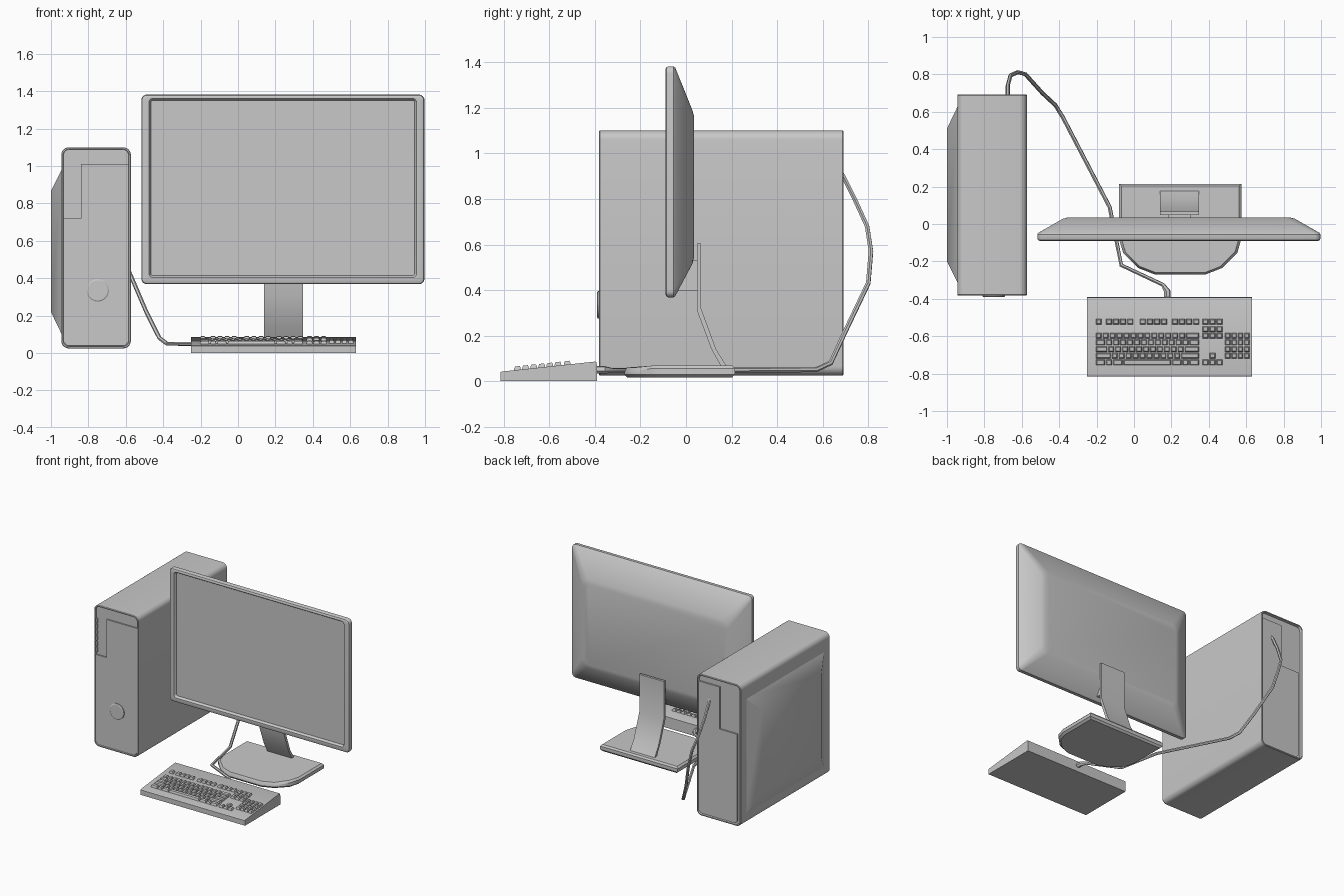
import bpy, bmesh, math
from mathutils import Vector

if "Cube" in bpy.data.objects:
    bpy.data.objects.remove(bpy.data.objects["Cube"], do_unlink=True)

GREY = (0.58, 0.58, 0.58, 1)
grey = bpy.data.materials.new("plain grey")
grey.use_nodes = True
grey.diffuse_color = GREY
grey.node_tree.nodes["Principled BSDF"].inputs["Base Color"].default_value = GREY


def loft(bm, sections):
    """Skin a row of equal-length point loops and cap both ends."""
    loops = [[bm.verts.new(p) for p in s] for s in sections]
    n = len(loops[0])
    for a, b in zip(loops, loops[1:]):
        for i in range(n):
            j = (i + 1) % n
            bm.faces.new((a[i], a[j], b[j], b[i]))
    bm.faces.new(loops[0][::-1])
    bm.faces.new(loops[-1])


def finish(name, obj):
    obj.name = name
    bpy.ops.object.select_all(action='DESELECT')
    obj.select_set(True)
    bpy.context.view_layer.objects.active = obj
    bpy.ops.object.shade_smooth_by_angle(angle=math.radians(32))


def build(name, *parts):
    """Make one object from one or more lofted solids."""
    bm = bmesh.new()
    for sections in parts:
        loft(bm, sections)
    bmesh.ops.recalc_face_normals(bm, faces=bm.faces)
    mesh = bpy.data.meshes.new(name)
    bm.to_mesh(mesh)
    bm.free()
    mesh.materials.append(grey)
    obj = bpy.data.objects.new(name, mesh)
    bpy.context.collection.objects.link(obj)
    finish(name, obj)


def rounded(y, x0, x1, z0, z1, r, n=6):
    """Rounded rectangle facing the front."""
    pts = []
    corners = ((x1 - r, z1 - r), (x0 + r, z1 - r), (x0 + r, z0 + r), (x1 - r, z0 + r))
    for k, (cx, cz) in enumerate(corners):
        for i in range(n + 1):
            a = math.pi / 2 * (k + i / n)
            pts.append(Vector((cx + r * math.cos(a), y, cz + r * math.sin(a))))
    return pts


def inset(y, box, d, r):
    x0, x1, z0, z1 = box
    return rounded(y, x0 + d, x1 - d, z0 + d, z1 - d, r)


def across(x0, x1, yz):
    """Side profile extruded from x0 to x1."""
    return [[(x, y, z) for y, z in yz] for x in (x0, x1)]


def deep(y0, y1, xz):
    """Front profile extruded from y0 to y1."""
    return [[(x, y, z) for x, z in xz] for y in (y0, y1)]


def block(x0, x1, y0, y1, z0, z1):
    return deep(y0, y1, [(x0, z0), (x1, z0), (x1, z1), (x0, z1)])


# Tower case with recessed ends inside a thin rim
case = (-0.945, -0.573, 0.025, 1.1)
FRONT, BACK = -0.382, 0.692
build("tower_case", [
    inset(FRONT + 0.012, case, 0.012, 0.03), inset(FRONT, case, 0.01, 0.032),
    inset(FRONT, case, 0.003, 0.038), inset(FRONT + 0.004, case, 0, 0.04),
    inset(BACK - 0.004, case, 0, 0.04), inset(BACK, case, 0.003, 0.038),
    inset(BACK, case, 0.01, 0.032), inset(BACK - 0.02, case, 0.012, 0.03)])


def stepped(left, step, top):
    return [(left, 0.06), (left + 0.02, 0.04), (-0.605, 0.04), (-0.586, 0.06),
            (-0.586, top), (step, top), (step, 0.72), (left, 0.72)]


build("tower_front_panel", deep(FRONT + 0.002, FRONT + 0.02, stepped(-0.932, -0.84, 1.01)))
build("tower_back_panel", deep(BACK - 0.03, BACK - 0.008, stepped(-0.91, -0.76, 1.04)))

# Raised side cover
build("tower_side_cover", [
    [(x, y0, z0), (x, y1, z0), (x, y1, z1), (x, y0, z1)]
    for x, y0, y1, z0, z1 in ((-0.94, -0.32, 0.635, 0.095, 0.985),
                              (-1.0, -0.2, 0.51, 0.22, 0.865))])

# Power button and drive vents
button = (-0.81, -0.69, 0.275, 0.395)
build("power_button", [inset(FRONT + 0.01, button, 0, 0.0599),
                       inset(FRONT - 0.005, button, 0, 0.0599),
                       inset(FRONT - 0.009, button, 0.006, 0.0539)])
build("drive_vents", *[block(-0.932, -0.92, FRONT + 0.004, FRONT + 0.015, z, z + 0.034)
                       for z in (0.74 + 0.044 * i for i in range(6))])

# Monitor: recessed screen, rounded bezel, tapered back
frame = (-0.517, 0.997, 0.368, 1.382)
screen = (-0.47, 0.948, 0.41, 1.355)
build("monitor", [
    inset(-0.072, screen, 0.004, 0.012), inset(-0.082, screen, 0, 0.016),
    inset(-0.09, screen, -0.006, 0.02), inset(-0.091, frame, 0.014, 0.02),
    inset(-0.086, frame, 0.004, 0.026), inset(-0.078, frame, 0, 0.03),
    inset(-0.055, frame, 0, 0.03), inset(-0.047, frame, 0.006, 0.032),
    rounded(0.028, -0.38, 0.86, 0.515, 1.19, 0.05),
    rounded(0.036, -0.35, 0.83, 0.545, 1.16, 0.04)])

# Stand: hinge, bent neck, base plate
build("monitor_hinge", across(0.185, 0.305, [(-0.04, 0.395), (0.05, 0.395),
                                             (0.05, 0.53), (0.03, 0.53)]))
build("stand_neck", across(0.14, 0.347, [
    (0.048, 0.605), (0.066, 0.605), (0.066, 0.32), (0.132, 0.14), (0.185, 0.055),
    (0.16, 0.055), (0.112, 0.14), (0.048, 0.31)]))

half = [(0.327, 0.214), (0.327, -0.08), (0.305, -0.155), (0.225, -0.235), (0.135, -0.27)]
outline = half + [(-x, y) for x, y in reversed(half)]


def base_ring(z, s, front_drop=0):
    return [(0.247 + x * s, -0.027 + (y + 0.027) * s, z - (front_drop if y < -0.2 else 0))
            for x, y in outline]


build("stand_base", [base_ring(0.016, 0.95), base_ring(0.03, 1), base_ring(0.055, 1, 0.014),
                     base_ring(0.068, 0.96, 0.008)])

# Keyboard wedge
build("keyboard_body", across(-0.25, 0.63, [
    (-0.815, 0), (-0.39, 0), (-0.392, 0.083), (-0.4, 0.086), (-0.81, 0.042), (-0.815, 0.038)]))


def key(x0, x1, y, h=0.03):
    """Tapered key cap resting on the sloped top."""
    def ring(d, lift):
        return [(px, py, 0.042 + (py + 0.81) * 0.107 + lift)
                for px, py in ((x0 + d, y - h / 2 + d), (x1 - d, y - h / 2 + d),
                               (x1 - d, y + h / 2 - d), (x0 + d, y + h / 2 - d))]
    return [ring(0, -0.004), ring(0.001, 0.008), ring(0.005, 0.016)]


def row(x0, x1, y, widths):
    """Keys of relative widths filling the span x0 to x1."""
    unit, x, out = (x1 - x0) / sum(widths), x0, []
    for w in widths:
        out.append(key(x + 0.003, x + w * unit - 0.003, y))
        x += w * unit
    return out


PITCH = 0.0355
rows = [-0.598 - PITCH * i for i in range(5)]
layout = [[1] * 13 + [2], [1.5] + [1] * 12 + [1.5], [1.8] + [1] * 11 + [2.2],
          [2.3] + [1] * 10 + [2.7], [1.5, 1, 1.5, 7, 1.5, 1, 1.5]]
keys = row(-0.207, -0.17, -0.522, [1])
for x in (-0.153, 0.028, 0.2):
    keys += row(x, x + 0.152, -0.522, [1] * 4)
for y, widths in zip(rows, layout):
    keys += row(-0.207, 0.35, y, widths)
for y in (-0.522, -0.562, rows[0], rows[4]):
    keys += row(0.363, 0.477, y, [1] * 3)
keys += row(0.401, 0.439, rows[3], [1])
for y in rows[:4]:
    keys += row(0.484, 0.621, y, [1] * 4)
build("keyboard_keys", *keys)

# Cable from the tower back to the keyboard, thicker at the plug
path = [(-0.675, 0.67, 0.93), (-0.675, 0.69, 0.9), (-0.675, 0.74, 0.8), (-0.66, 0.795, 0.68),
        (-0.62, 0.812, 0.57), (-0.58, 0.8, 0.43), (-0.49, 0.7, 0.22), (-0.42, 0.635, 0.08),
        (-0.38, 0.57, 0.05), (-0.13, 0.09, 0.048), (-0.068, -0.22, 0.048),
        (0.155, -0.325, 0.048), (0.178, -0.36, 0.05), (0.178, -0.4, 0.05)]
curve = bpy.data.curves.new("cable", 'CURVE')
curve.dimensions = '3D'
curve.bevel_depth = 0.011
curve.bevel_resolution = 1
curve.use_fill_caps = True
spline = curve.splines.new('POLY')
spline.points.add(len(path) - 1)
for i, (point, co) in enumerate(zip(spline.points, path)):
    point.co = (*co, 1)
    point.radius = 1.6 if i >= len(path) - 2 else 1
curve.materials.append(grey)
cable = bpy.data.objects.new("cable", curve)
bpy.context.collection.objects.link(cable)
bpy.ops.object.select_all(action='DESELECT')
cable.select_set(True)
bpy.context.view_layer.objects.active = cable
bpy.ops.object.convert(target='MESH')
finish("cable", bpy.context.view_layer.objects.active)
